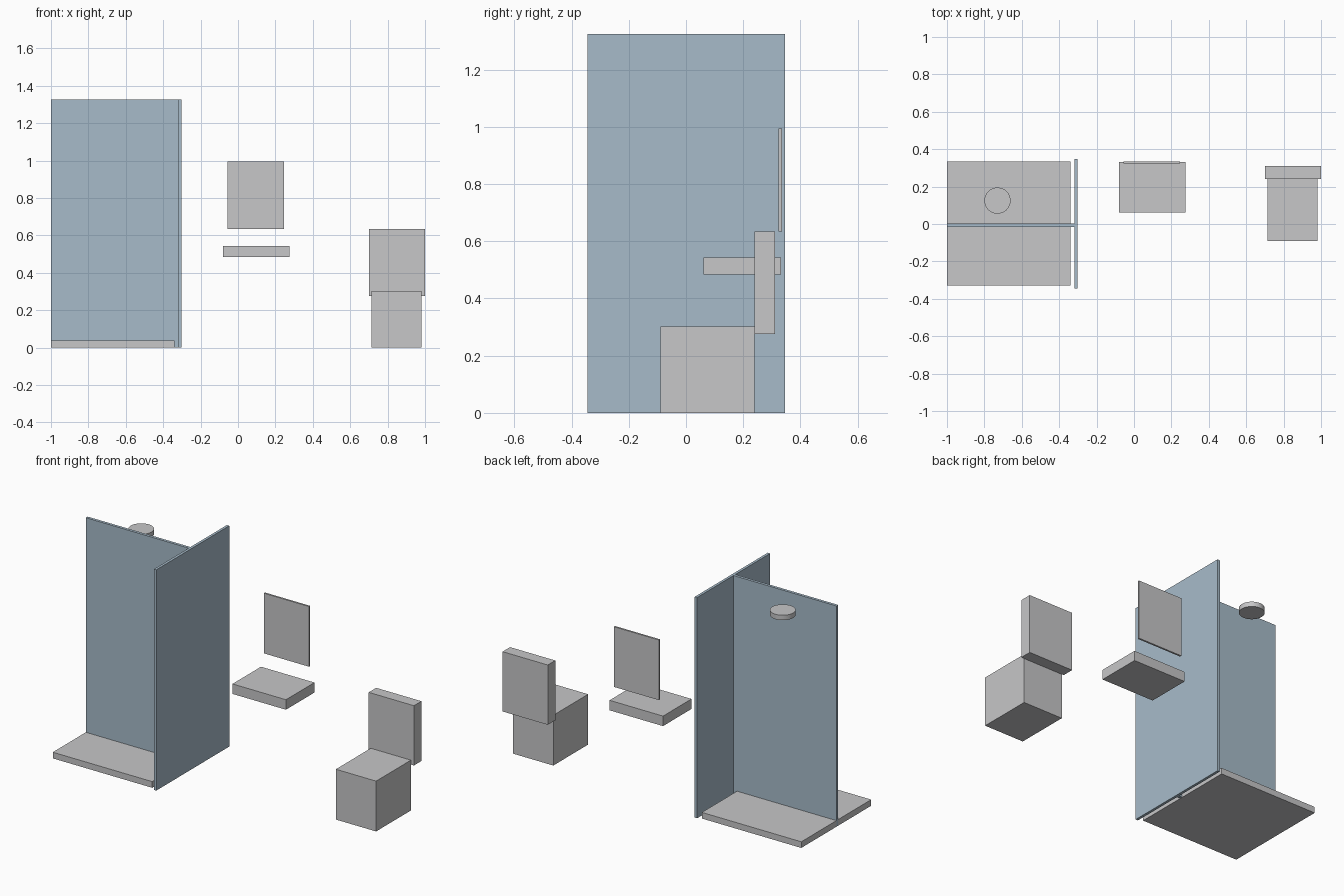
import bpy

if "Cube" in bpy.data.objects:
    bpy.data.objects.remove(bpy.data.objects["Cube"])


def material(name, rgb):
    m = bpy.data.materials.new(name)
    m.diffuse_color = (*rgb, 1.0)
    m.use_nodes = True
    m.node_tree.nodes["Principled BSDF"].inputs["Base Color"].default_value = m.diffuse_color
    return m


GREY = material("light grey ceramic", (0.57, 0.57, 0.58))
GLASS = material("pale blue glass", (0.39, 0.50, 0.59))


def box(name, x, y, z, mat):
    """Box given by its (min, max) range on each axis."""
    ranges = (x, y, z)
    bpy.ops.mesh.primitive_cube_add(size=1, location=[(a + b) / 2 for a, b in ranges])
    ob = bpy.context.object
    ob.name = name
    ob.scale = [b - a for a, b in ranges]
    bpy.ops.object.transform_apply(location=False, rotation=False, scale=True)
    ob.data.materials.append(mat)
    return ob


# Shower: tray, two glass panels and round head
box("shower_tray", (-1.0, -0.34), (-0.328, 0.335), (0.0, 0.037), GREY)
box("shower_glass_divider", (-1.0, -0.315), (-0.015, 0.002), (0.001, 1.325), GLASS)
box("shower_glass_side", (-0.317, -0.301), (-0.345, 0.347), (0.0, 1.325), GLASS)
bpy.ops.mesh.primitive_cylinder_add(vertices=32, radius=0.07, depth=0.03,
                                    location=(-0.73, 0.125, 1.262))
head = bpy.context.object
head.name = "shower_head"
head.data.materials.append(GREY)
bpy.ops.object.shade_smooth_by_angle()

# Wash basin with mirror above
box("basin", (-0.08, 0.275), (0.062, 0.332), (0.484, 0.544), GREY)
box("mirror", (-0.055, 0.245), (0.324, 0.335), (0.634, 0.995), GREY)

# Toilet: bowl and cistern
box("toilet_bowl", (0.713, 0.98), (-0.09, 0.24), (0.0, 0.302), GREY)
box("toilet_cistern", (0.70, 1.0), (0.24, 0.311), (0.275, 0.634), GREY)
